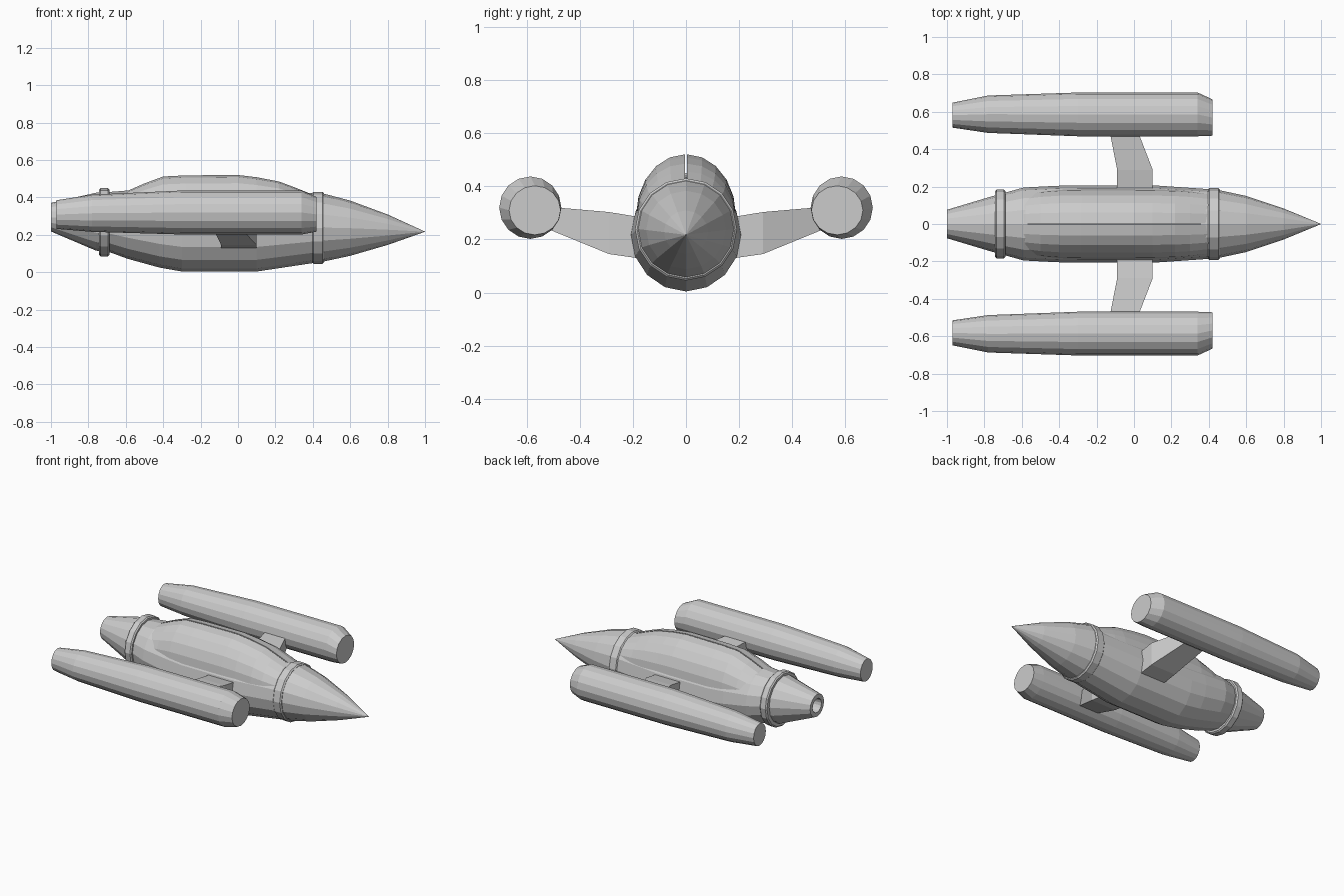
import bpy, bmesh
from math import sin, cos, pi


def loft(name, rings, cap=True, mirror=False):
    """Skin a list of closed rings of equal length."""
    bm = bmesh.new()
    rows = [[bm.verts.new(p) for p in r] for r in rings]
    n = len(rows[0])
    for a, b in zip(rows, rows[1:]):
        for i in range(n):
            j = (i + 1) % n
            bm.faces.new((a[i], a[j], b[j], b[i]))
    if cap:
        bm.faces.new(rows[0])
        bm.faces.new(rows[-1])
    bmesh.ops.remove_doubles(bm, verts=bm.verts, dist=0.0003)
    bmesh.ops.recalc_face_normals(bm, faces=bm.faces)
    me = bpy.data.meshes.new(name)
    bm.to_mesh(me)
    bm.free()
    ob = bpy.data.objects.new(name, me)
    bpy.context.collection.objects.link(ob)
    if mirror:
        m = ob.modifiers.new("mirror", 'MIRROR')
        m.use_axis = (False, True, False)
        m.use_mirror_merge = False
    return ob


def oval(x, bottom, top, ry, cy=0.0, n=16):
    """Elliptical cross-section at x, from bottom to top height."""
    cz, rz = (bottom + top) / 2, (top - bottom) / 2
    return [(x, cy + ry * sin(2 * pi * i / n), cz + rz * cos(2 * pi * i / n))
            for i in range(n)]


# main hull
loft("hull", [oval(*s) for s in (
    (-0.72, 0.115, 0.425, 0.155), (-0.68, 0.105, 0.43, 0.17),
    (-0.59, 0.072, 0.437, 0.195), (-0.42, 0.025, 0.435, 0.204),
    (-0.30, 0.004, 0.43, 0.207), (0.10, 0.004, 0.43, 0.207),
    (0.42, 0.052, 0.422, 0.185))])

# raised back, two halves with a narrow slit between them
GAP = 0.004
halves = []
for x, top, ry in ((-0.66, 0.40, 0.14), (-0.58, 0.44, 0.165), (-0.50, 0.475, 0.178),
                   (-0.40, 0.512, 0.186), (-0.28, 0.518, 0.188), (0.00, 0.52, 0.188),
                   (0.10, 0.508, 0.187), (0.22, 0.485, 0.184), (0.30, 0.455, 0.178),
                   (0.40, 0.415, 0.165)):
    ring = [(x, GAP + (ry - GAP) * sin(pi / 2 * i / 5),
             0.29 + (top - 0.29) * cos(pi / 2 * i / 5)) for i in range(6)]
    halves.append(ring + [(x, GAP, 0.29)])
loft("back_fairing", halves, mirror=True)

# nose cone
loft("nose_cone", [oval(*s) for s in (
    (0.42, 0.052, 0.425, 0.185), (0.46, 0.058, 0.42, 0.18), (0.60, 0.088, 0.383, 0.15),
    (0.80, 0.146, 0.309, 0.083), (1.00, 0.2165, 0.2175, 0.0005))])

# collars fore and aft
for name, x0, x1, bottom, top, ry in (
        ("front_collar", 0.395, 0.46, 0.045, 0.43, 0.192),
        ("rear_collar", -0.742, -0.688, 0.084, 0.45, 0.185)):
    c = 0.008
    loft(name, [oval(x0, bottom + c, top - c, ry - c), oval(x0 + c, bottom, top, ry),
                oval(x1 - c, bottom, top, ry), oval(x1, bottom + c, top - c, ry - c)])

# tail cone with a recessed exhaust
loft("tail_cone", [oval(*s) for s in (
    (-0.70, 0.105, 0.435, 0.165), (-0.76, 0.116, 0.425, 0.148),
    (-1.00, 0.218, 0.371, 0.076), (-1.00, 0.247, 0.342, 0.048),
    (-0.93, 0.250, 0.339, 0.045))])

# engine pods
loft("engine_pod", [oval(*s) for s in (
    (-0.97, 0.232, 0.385, 0.067, 0.582), (-0.78, 0.216, 0.415, 0.100, 0.587),
    (-0.30, 0.202, 0.437, 0.117, 0.586), (0.34, 0.202, 0.437, 0.117, 0.586),
    (0.42, 0.217, 0.402, 0.097, 0.569))], mirror=True)

# pylons joining pods to hull: y, bottom, top, rear x, front x
pylon = []
for y, zb, zt, xr, xf in ((0.15, 0.125, 0.28, -0.09, 0.10), (0.29, 0.145, 0.303, -0.09, 0.10),
                          (0.51, 0.235, 0.322, -0.133, 0.015)):
    pylon.append([(xr, y, zb), (xf, y, zb), (xf, y, zt), (xr, y, zt)])
loft("pylon", pylon, mirror=True)
